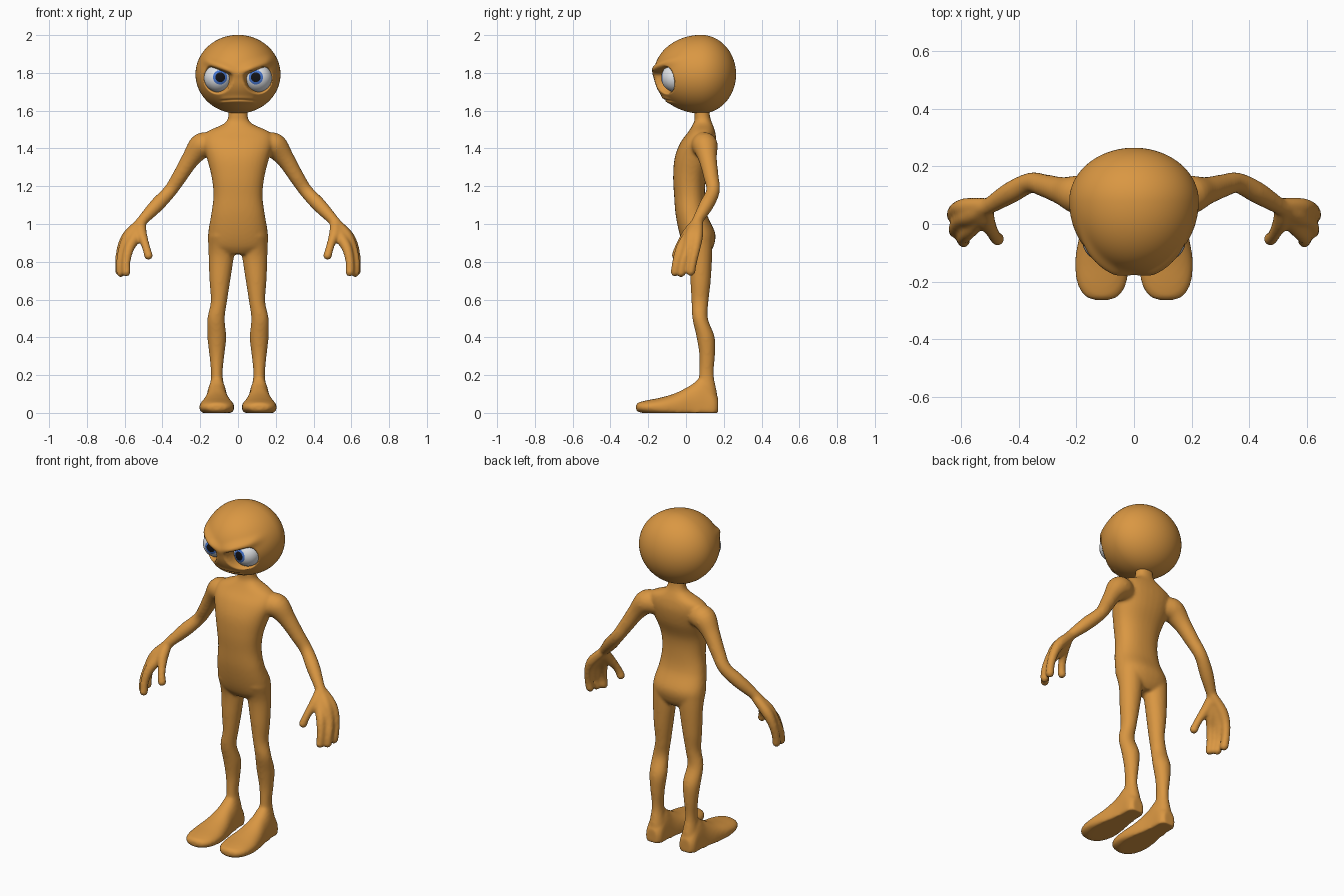
import bpy, bmesh, math
from mathutils import Vector, Matrix

if "Cube" in bpy.data.objects:
    bpy.data.objects.remove(bpy.data.objects["Cube"])


def material(name, rgb):
    m = bpy.data.materials.new(name)
    m.diffuse_color = (*rgb, 1)
    m.use_nodes = True
    m.node_tree.nodes["Principled BSDF"].inputs["Base Color"].default_value = m.diffuse_color
    return m


SKIN = material("orange skin", (0.70, 0.31, 0.055))
WHITE = material("eye white", (0.80, 0.82, 0.85))
BLUE = material("iris blue", (0.06, 0.18, 0.62))
BLACK = material("pupil black", (0.006, 0.006, 0.008))


def finish(bm, name, mats):
    me = bpy.data.meshes.new(name)
    bmesh.ops.recalc_face_normals(bm, faces=bm.faces)
    for f in bm.faces:
        f.smooth = True
    bm.to_mesh(me)
    bm.free()
    for m in mats:
        me.materials.append(m)
    ob = bpy.data.objects.new(name, me)
    bpy.context.collection.objects.link(ob)
    return ob


def refine(rows, steps=5):
    """Catmull-Rom interpolation of rows of numbers."""
    out = []
    for i in range(len(rows) - 1):
        p = [Vector(rows[max(0, min(len(rows) - 1, i + k))]) for k in (-1, 0, 1, 2)]
        for s in range(steps):
            t = s / steps
            out.append(0.5 * (2 * p[1] + (p[2] - p[0]) * t
                              + (2 * p[0] - 5 * p[1] + 4 * p[2] - p[3]) * t * t
                              + (3 * p[1] - p[0] - 3 * p[2] + p[3]) * t ** 3))
    return out + [Vector(rows[-1])]


def loft(bm, rows, axes, side=1, power=2.0, floor=None, n=32):
    """Closed skin over rows (x, y, z, ru, rv); axes(i, pts) gives ring directions."""
    pts = refine(rows)
    rings = []
    for i, p in enumerate(pts):
        u, v = axes(i, pts)
        ring = []
        for k in range(n):
            a = 2 * math.pi * k / n
            c, s = math.cos(a), math.sin(a)
            c = math.copysign(abs(c) ** (2 / power), c)
            s = math.copysign(abs(s) ** (2 / power), s)
            co = Vector(p[:3]) + u * (p[3] * c) + v * (p[4] * s)
            if floor is not None:
                co.z = max(co.z, floor)
            co.x *= side
            ring.append(bm.verts.new(co))
        rings.append(ring)
    faces = [bm.faces.new(rings[0]), bm.faces.new(rings[-1])]
    for a, b in zip(rings, rings[1:]):
        for k in range(n):
            faces.append(bm.faces.new((a[k], a[(k + 1) % n], b[(k + 1) % n], b[k])))
    bmesh.ops.recalc_face_normals(bm, faces=faces)


X, Y, Z = Vector((1, 0, 0)), Vector((0, 1, 0)), Vector((0, 0, 1))


def level(i, pts):
    return X, Y


def upright(i, pts):
    return X, Z


def along(i, pts):
    a, b = pts[max(i - 1, 0)], pts[min(i + 1, len(pts) - 1)]
    t = (Vector(b[:3]) - Vector(a[:3])).normalized()
    u = t.cross(Y).normalized()
    return u, t.cross(u)


def tube(bm, rows, side):
    """Round limb with a ball at its tip."""
    loft(bm, [(x, y, z, r, r) for x, y, z, r in rows], along, side, n=20)
    x, y, z, r = rows[-1]
    bmesh.ops.create_icosphere(bm, subdivisions=3, radius=r,
                               matrix=Matrix.Translation((x * side, y, z)))


bm = bmesh.new()

# torso and neck: height, half width, front, back
torso = [(.84, .08, .02, .12), (.88, .15, -.01, .145), (.95, .158, -.035, .155),
         (1.05, .142, -.055, .112), (1.15, .13, -.063, .10), (1.25, .14, -.068, .108),
         (1.35, .165, -.06, .145), (1.43, .185, -.03, .16), (1.485, .168, .01, .155),
         (1.525, .085, .035, .142), (1.55, .057, .045, .132), (1.59, .05, .045, .125),
         (1.67, .05, .05, .125)]
loft(bm, [(0, (f + b) / 2, z, w, (b - f) / 2) for z, w, f, b in torso], level, power=2.3)

leg = [(.085, .06, .94, .075, .08), (.088, .077, .84, .068, .062), (.096, .077, .7, .055, .054),
       (.101, .074, .59, .043, .045), (.116, .075, .5, .046, .041), (.112, .104, .4, .05, .048),
       (.112, .112, .3, .039, .041), (.112, .108, .2, .031, .039), (.11, .113, .1, .044, .052),
       (.11, .115, .03, .05, .052)]
# foot: y, half width, top height
foot = [(-.264, .025, .045), (-.25, .06, .056), (-.205, .086, .067), (-.13, .093, .082),
        (-.05, .08, .107), (.03, .062, .15), (.09, .055, .19), (.145, .052, .12), (.17, .035, .08)]
arm = [(.13, .085, 1.41, .06), (.19, .10, 1.415, .069), (.25, .115, 1.345, .049),
       (.31, .133, 1.25, .040), (.36, .143, 1.175, .036), (.43, .108, 1.10, .038),
       (.505, .062, 1.02, .029), (.53, .05, .985, .032)]
digits = [
    [(.51, .055, 1.01, .026), (.545, .01, .93, .031), (.577, -.028, .87, .027),
     (.592, -.05, .80, .023), (.592, -.058, .745, .024)],
    [(.51, .06, 1.01, .026), (.57, .03, .94, .034), (.606, .01, .87, .027),
     (.622, -.015, .80, .023), (.620, -.026, .742, .024)],
    [(.51, .065, 1.01, .026), (.58, .06, .94, .031), (.615, .052, .875, .026),
     (.628, .036, .80, .023), (.626, .026, .748, .024)],
    [(.515, .05, 1.0, .028), (.512, .01, .95, .030), (.494, -.025, .90, .023),
     (.482, -.045, .86, .022), (.474, -.052, .833, .024)]]

for side in (1, -1):
    loft(bm, leg, level, side)
    loft(bm, [(.112, y, .03, w, h - .03) for y, w, h in foot], upright, side, 2.2, 0.0)
    tube(bm, arm, side)
    for d in digits:
        tube(bm, d, side)

# fuse the parts into one soft skin
body = finish(bm, "body", [SKIN])
rm = body.modifiers.new("fuse", 'REMESH')
rm.mode = 'VOXEL'
rm.voxel_size = 0.008
rm.use_smooth_shade = True
sm = body.modifiers.new("soften", 'SMOOTH')
sm.factor = 0.5
sm.iterations = 9


def ramp(a, b, t):
    t = max(0.0, min(1.0, (t - a) / (b - a)))
    return t * t * (3 - 2 * t)


# head: egg with brow ridge, eye sockets and mouth groove
bm = bmesh.new()
bmesh.ops.create_uvsphere(bm, u_segments=160, v_segments=110, radius=1)
for v in bm.verts:
    x, y, z = v.co
    x, z = 0.225 * x, 1.793 + 0.208 * z
    front = y < 0
    y = 0.08 + (0.25 if front else 0.185) * y
    if front:
        ax = abs(x)
        face = ramp(0.06, -0.06, y)
        lid = 1.795 + 0.36 * (ax - 0.05)
        d = math.hypot((ax - 0.106) / 0.062, (z - 1.772) / 0.068)
        socket = (1 - ramp(0.92, 1.25, d)) * ramp(lid + 0.012, lid - 0.006, z)
        brow = math.exp(-((z - lid - 0.025) / 0.026) ** 2) * (0.008 + 0.014 * ramp(0, .08, ax))
        line = 1.657 - 0.6 * ax * ax
        wide = ramp(0.105, 0.075, ax)
        mouth = wide * (0.012 * math.exp(-((z - line) / 0.005) ** 2)
                        - 0.010 * math.exp(-((z - line) / 0.018) ** 2))
        y += face * (0.07 * socket - brow * ramp(0.21, 0.15, ax) + mouth)
    v.co = (x, y, z)
finish(bm, "head", [SKIN])

# eyes: ball with its pole turned to the front, iris and pupil by angle
for side, name in ((1, "left_eye"), (-1, "right_eye")):
    bm = bmesh.new()
    bmesh.ops.create_uvsphere(bm, u_segments=32, v_segments=36, radius=0.076)
    for f in bm.faces:
        angle = math.degrees(f.calc_center_median().angle(Z))
        f.material_index = 2 if angle < 20 else 1 if angle < 30 else 0
    gaze = Vector((-0.14 * side, -1, 0.04))
    turn = gaze.to_track_quat('Z', 'Y').to_matrix().to_4x4()
    bmesh.ops.transform(bm, verts=bm.verts,
                        matrix=Matrix.Translation((0.104 * side, -0.055, 1.774)) @ turn)
    finish(bm, name, [WHITE, BLUE, BLACK])
